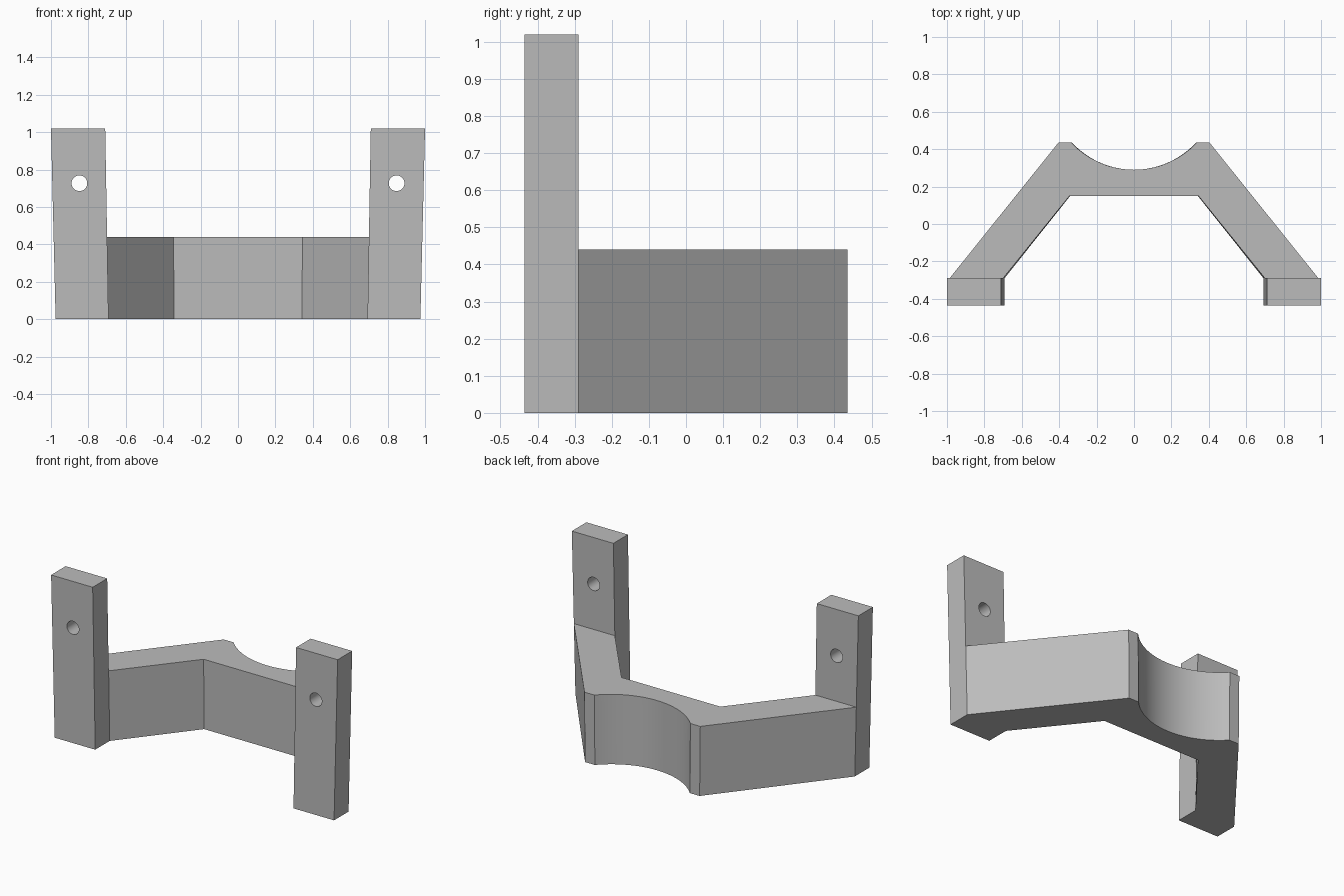
import bpy, bmesh, math

cube = bpy.data.objects.get("Cube")
if cube:
    bpy.data.objects.remove(cube, do_unlink=True)

POST_TOP, BAR_TOP = 1.02, 0.44
FRONT, JOIN, BACK = -0.435, -0.29, 0.435

grey = bpy.data.materials.new("plain_grey")
grey.use_nodes = True
colour = (0.5, 0.5, 0.5, 1)
grey.diffuse_color = colour
grey.node_tree.nodes["Principled BSDF"].inputs["Base Color"].default_value = colour


def taper(z):
    """Width factor: the whole bracket narrows slightly towards its foot."""
    return 0.975 + 0.025 * z / POST_TOP


def extrude_outline(name, outline, height):
    bm = bmesh.new()
    rings = [[bm.verts.new((x * taper(z), y, z)) for x, y in outline] for z in (0, height)]
    low, high = rings
    bm.faces.new(low)
    bm.faces.new(high)
    n = len(outline)
    for i in range(n):
        j = (i + 1) % n
        bm.faces.new((low[i], low[j], high[j], high[i]))
    bmesh.ops.recalc_face_normals(bm, faces=bm.faces)
    mesh = bpy.data.meshes.new(name)
    bm.to_mesh(mesh)
    bm.free()
    mesh.materials.append(grey)
    obj = bpy.data.objects.new(name, mesh)
    bpy.context.collection.objects.link(obj)
    return obj


def smooth(obj):
    bpy.ops.object.select_all(action="DESELECT")
    obj.select_set(True)
    bpy.context.view_layer.objects.active = obj
    bpy.ops.object.shade_smooth_by_angle(angle=math.radians(30))


# Angled crossbar with a round saddle cut into its back
half_chord, sag = 0.34, 0.145
radius = (half_chord ** 2 + sag ** 2) / (2 * sag)
centre_y = BACK - sag + radius
sweep = math.asin(half_chord / radius)
segments = 40
saddle = []
for i in range(segments + 1):
    a = sweep * (1 - 2 * i / segments)
    saddle.append((radius * math.sin(a), centre_y - radius * math.cos(a)))
right_arm = [(0.71, JOIN), (1.0, JOIN), (0.41, BACK)]
left_arm = [(-x, y) for x, y in reversed(right_arm)]
outline = [(-0.35, 0.15), (0.35, 0.15)] + right_arm + saddle + left_arm
smooth(extrude_outline("crossbar", outline, BAR_TOP))

# Upright mounting posts, each with a screw hole
for side, label in ((1, "left"), (-1, "right")):
    corners = [(0.71, FRONT), (1.0, FRONT), (1.0, JOIN), (0.71, JOIN)]
    post = extrude_outline(label + "_post", [(side * x, y) for x, y in corners], POST_TOP)

    bpy.ops.mesh.primitive_cylinder_add(
        vertices=32, radius=0.042, depth=0.4,
        location=(side * 0.848, (FRONT + JOIN) / 2, 0.727),
        rotation=(math.pi / 2, 0, 0))
    cutter = bpy.context.object
    cutter.name = label + "_hole_cutter"
    cutter.data.materials.append(grey)
    cutter.hide_render = True
    cutter.display_type = "WIRE"

    hole = post.modifiers.new("screw_hole", "BOOLEAN")
    hole.operation = "DIFFERENCE"
    hole.solver = "EXACT"
    hole.object = cutter
    bpy.ops.object.select_all(action="DESELECT")
    post.select_set(True)
    bpy.context.view_layer.objects.active = post
    bpy.ops.object.modifier_apply(modifier=hole.name)
    bpy.data.objects.remove(cutter, do_unlink=True)
    smooth(post)
